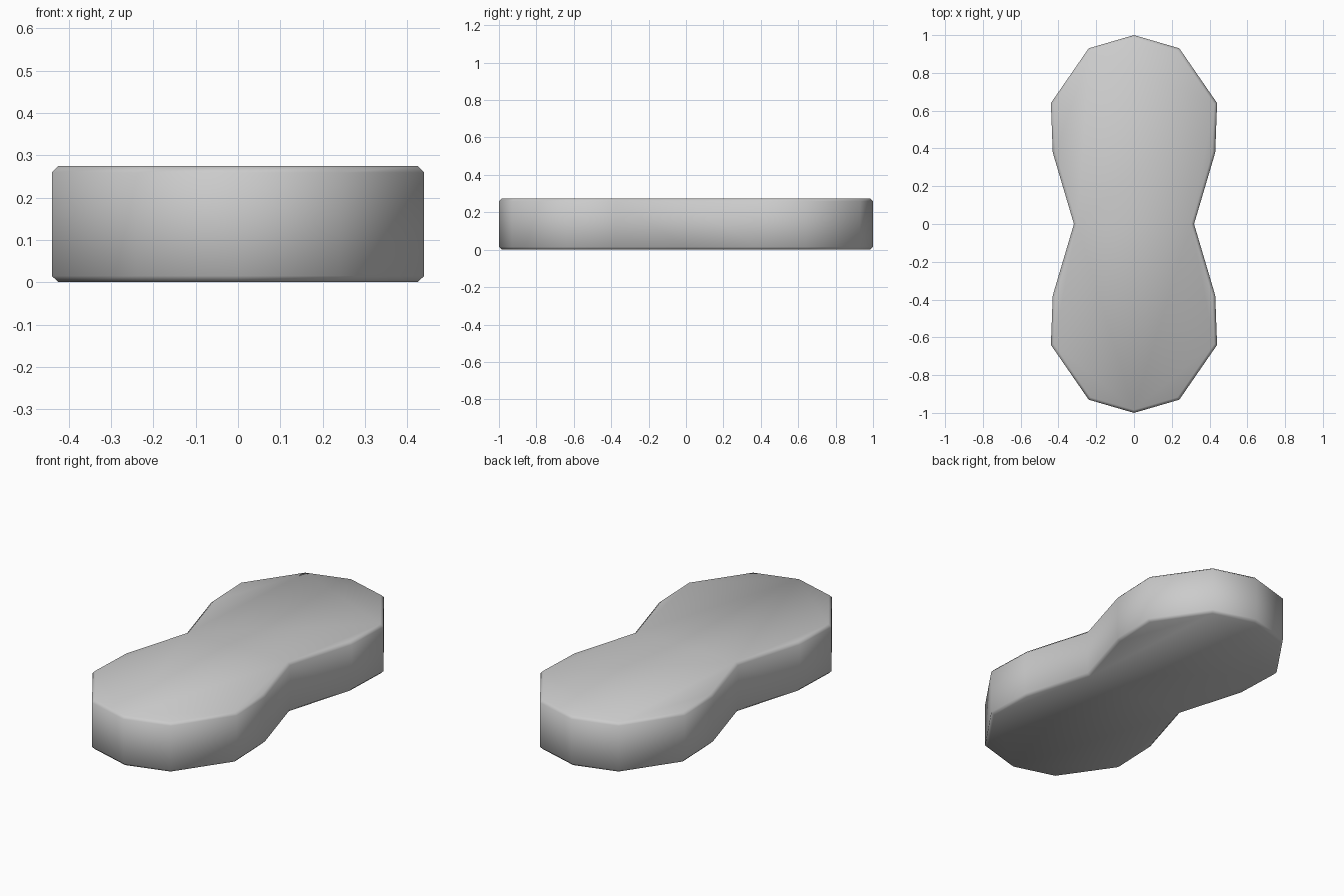
import bpy, bmesh, math

if "Cube" in bpy.data.objects:
    bpy.data.objects.remove(bpy.data.objects["Cube"])

HEIGHT = 0.274
CHAMFER = 0.015

# Quarter outline from the end tip to the waist, mirrored into a full loop
quarter = [(0.0, 1.0), (0.24, 0.93), (0.44, 0.64), (0.43, 0.378), (0.318, 0.0)]
right = quarter + [(x, -y) for x, y in reversed(quarter[:-1])]
outline = right + [(-x, y) for x, y in reversed(right[1:-1])]

# Extrude the outline into a slab
bm = bmesh.new()
base = bm.faces.new([bm.verts.new((x, y, 0)) for x, y in outline])
top = bmesh.ops.extrude_face_region(bm, geom=[base], use_keep_orig=True)
bmesh.ops.translate(bm, vec=(0, 0, HEIGHT),
                    verts=[g for g in top["geom"] if isinstance(g, bmesh.types.BMVert)])
bmesh.ops.recalc_face_normals(bm, faces=bm.faces)

# Chamfer the top and bottom rims
rims = [e for e in bm.edges if abs(e.verts[0].co.z - e.verts[1].co.z) < 1e-6]
bmesh.ops.bevel(bm, geom=rims, offset=CHAMFER, segments=1, profile=0.5, affect='EDGES')
bmesh.ops.recalc_face_normals(bm, faces=bm.faces)

mesh = bpy.data.meshes.new("waisted_slab")
bm.to_mesh(mesh)
bm.free()
slab = bpy.data.objects.new("waisted_slab", mesh)
bpy.context.collection.objects.link(slab)

# Smooth shading around the rim and sides
bpy.context.view_layer.objects.active = slab
slab.select_set(True)
bpy.ops.object.shade_smooth_by_angle(angle=math.radians(60))
